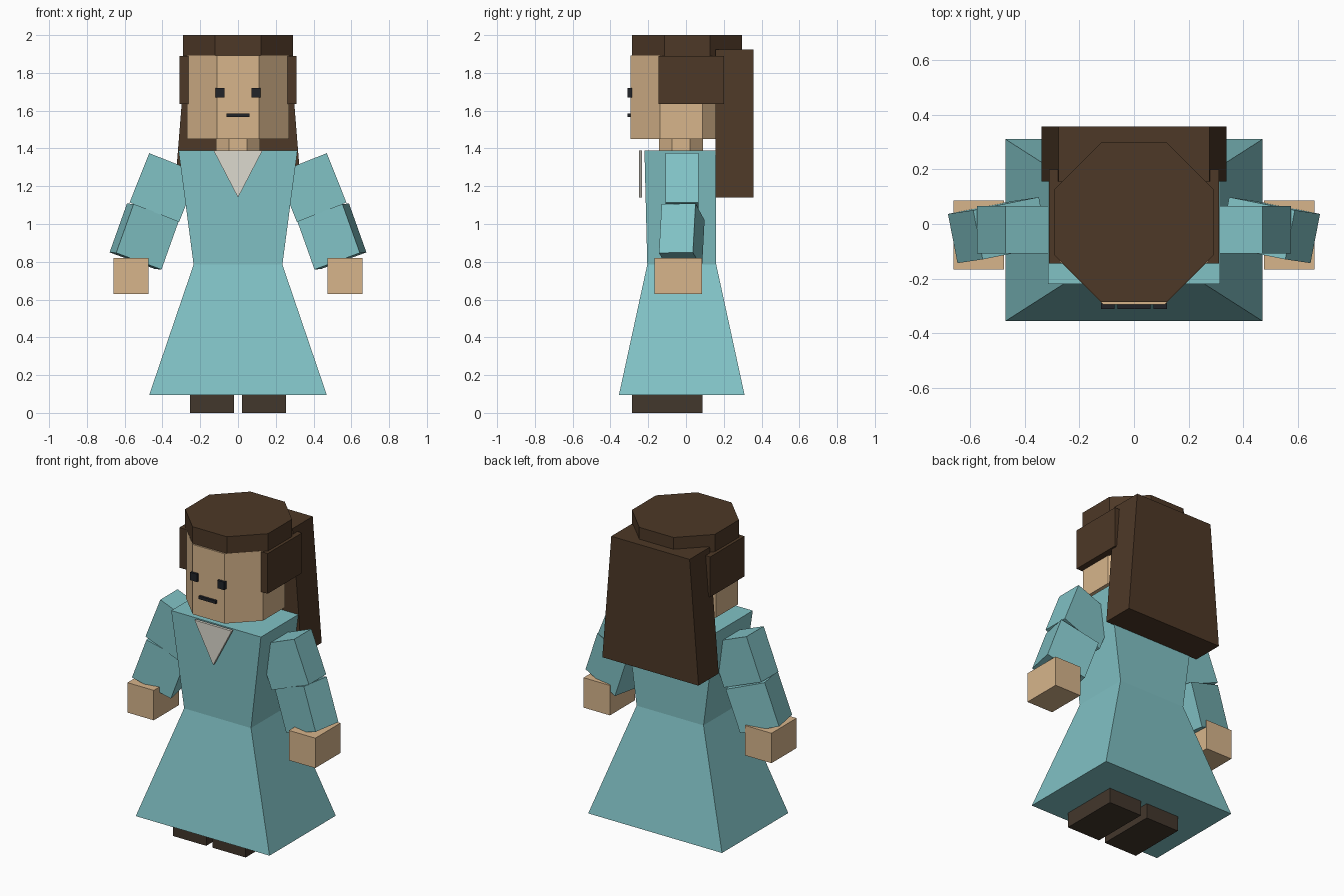
import bpy, bmesh, math
from mathutils import Vector

if "Cube" in bpy.data.objects:
    bpy.data.objects.remove(bpy.data.objects["Cube"])


def material(name, rgb):
    m = bpy.data.materials.new(name)
    m.diffuse_color = (*rgb, 1)
    m.use_nodes = True
    m.node_tree.nodes["Principled BSDF"].inputs["Base Color"].default_value = m.diffuse_color
    return m


TEAL = material("teal", (0.22, 0.54, 0.56))
SKIN = material("skin", (0.68, 0.46, 0.26))
HAIR = material("hair", (0.075, 0.04, 0.02))
SHOE = material("shoe_brown", (0.055, 0.038, 0.025))
DARK = material("dark", (0.015, 0.017, 0.022))
CREAM = material("cream", (0.72, 0.70, 0.62))


def loft(name, low, high, mat):
    """Closed solid between two matching rings of points."""
    bm = bmesh.new()
    a = [bm.verts.new(p) for p in low]
    b = [bm.verts.new(p) for p in high]
    n = len(a)
    bm.faces.new(a[::-1])
    bm.faces.new(b)
    for i in range(n):
        j = (i + 1) % n
        bm.faces.new((a[i], a[j], b[j], b[i]))
    bmesh.ops.recalc_face_normals(bm, faces=bm.faces)
    me = bpy.data.meshes.new(name)
    bm.to_mesh(me)
    bm.free()
    me.materials.append(mat)
    ob = bpy.data.objects.new(name, me)
    bpy.context.collection.objects.link(ob)
    return ob


def rect(x0, x1, y0, y1, z):
    return [(x0, y0, z), (x1, y0, z), (x1, y1, z), (x0, y1, z)]


def box(name, x, y, z, mat):
    return loft(name, rect(*x, *y, z[0]), rect(*x, *y, z[1]), mat)


def octagon(name, r, cy, z0, z1, mat):
    R = r / math.cos(math.pi / 8)
    angles = [math.pi / 8 + i * math.pi / 4 for i in range(8)]
    ring = lambda z: [(R * math.cos(t), cy + R * math.sin(t), z) for t in angles]
    return loft(name, ring(z0), ring(z1), mat)


def mirror(ob):
    ob.modifiers.new("mirror", "MIRROR").use_axis[0] = True


def limb(name, corner, across, depth, up, mat):
    """Tilted box from its lower corner and three edge vectors."""
    c, a, d, u = map(Vector, (corner, across, depth, up))
    ring = [c, c + a, c + a + d, c + d]
    ob = loft(name, ring, [p + u for p in ring], mat)
    mirror(ob)


# Dress
waist = rect(-0.235, 0.235, -0.205, 0.16, 0.785)
loft("skirt", rect(-0.47, 0.47, -0.355, 0.31, 0.095), waist, TEAL)
loft("bodice", waist, rect(-0.315, 0.315, -0.22, 0.16, 1.39), TEAL)
collar = lambda y: [(-0.13, y, 1.39), (0, y, 1.14), (0.13, y, 1.39)]
loft("collar_insert", collar(-0.25), collar(-0.233), CREAM)

# Head and face
octagon("neck", 0.117, -0.026, 1.36, 1.46, SKIN)
octagon("head", 0.27, -0.025, 1.45, 1.893, SKIN)
mirror(box("eyes", (0.072, 0.12), (-0.31, -0.285), (1.67, 1.72), DARK))
box("mouth", (-0.06, 0.06), (-0.31, -0.285), (1.566, 1.585), DARK)

# Hair
octagon("hair_cap", 0.291, 0.006, 1.83, 2.0, HAIR)
mirror(box("side_hair", (0.262, 0.31), (-0.145, 0.2), (1.635, 1.89), HAIR))
loft("back_hair", rect(-0.338, 0.338, 0.155, 0.357, 1.14),
     rect(-0.275, 0.275, 0.155, 0.357, 1.925), HAIR)

# Sleeves, hands and shoes
limb("upper_sleeve", (0.574, -0.108, 1.114), (-0.262, 0, -0.104),
     (0, 0.173, 0), (-0.104, 0, 0.261), TEAL)
w = Vector((-0.335, 0.05, 0.94)).normalized()
d = Vector((0.19, 0.98, 0.0156)).normalized()
limb("lower_sleeve", (0.645, -0.143, 0.847), w.cross(d) * 0.26,
     d * 0.183, w * 0.275, TEAL)
mirror(box("hands", (0.475, 0.66), (-0.167, 0.085), (0.63, 0.82), SKIN))
mirror(box("shoes", (0.022, 0.255), (-0.287, 0.088), (0, 0.1), SHOE))
